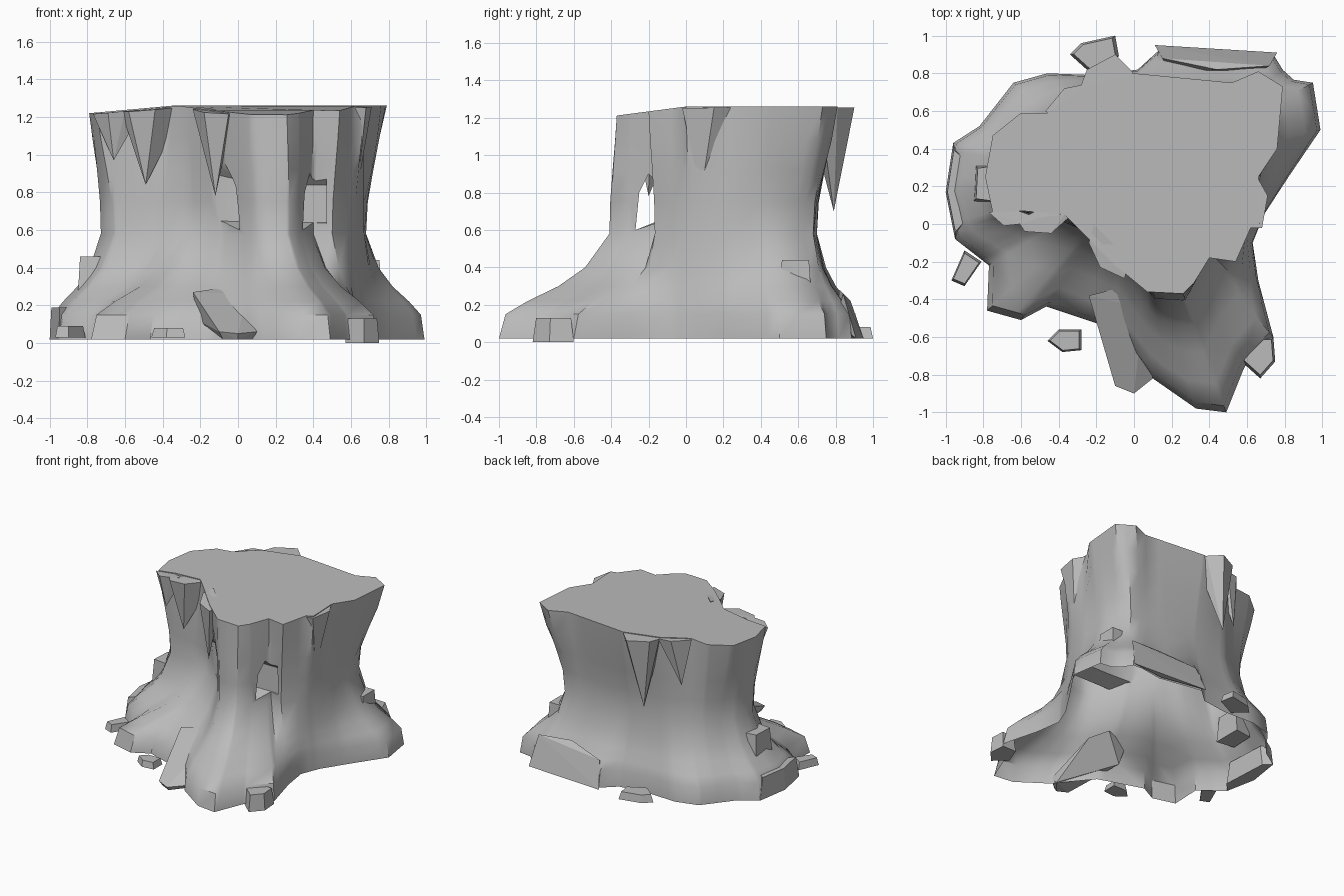
import bpy, bmesh, math
from mathutils import Vector

if "Cube" in bpy.data.objects:
    bpy.data.objects.remove(bpy.data.objects["Cube"], do_unlink=True)

stone = bpy.data.materials.new("stone_grey")
stone.use_nodes = True
stone.diffuse_color = (0.5, 0.5, 0.5, 1)
stone.node_tree.nodes["Principled BSDF"].inputs["Base Color"].default_value = (0.5, 0.5, 0.5, 1)

CENTRE = Vector((0, 0.25))
FLOOR = 0.02


def finish(name, bm):
    """Turn a bmesh into a named grey object."""
    bmesh.ops.recalc_face_normals(bm, faces=bm.faces)
    mesh = bpy.data.meshes.new(name)
    bm.to_mesh(mesh)
    bm.free()
    mesh.materials.append(stone)
    obj = bpy.data.objects.new(name, mesh)
    bpy.context.collection.objects.link(obj)
    return obj


def loft(name, rings):
    """Skin a stack of equal rings and cap both ends."""
    bm = bmesh.new()
    loops = [[bm.verts.new(p) for p in ring] for ring in rings]
    count = len(rings[0])
    for low, high in zip(loops, loops[1:]):
        for i in range(count):
            j = (i + 1) % count
            bm.faces.new((low[i], low[j], high[j], high[i]))
    bm.faces.new(loops[0][::-1])
    bm.faces.new(loops[-1])
    return finish(name, bm)


def hull(name, points):
    """Faceted rock from its corner points."""
    bm = bmesh.new()
    for p in points:
        bm.verts.new(p)
    bmesh.ops.convex_hull(bm, input=bm.verts)
    loose = [v for v in bm.verts if not v.link_faces]
    bmesh.ops.delete(bm, geom=loose, context='VERTS')
    bmesh.ops.dissolve_limit(bm, angle_limit=0.03, verts=bm.verts, edges=bm.edges)
    return finish(name, bm)


def reach(outline, angle):
    """Distance from the centre to an outline along one direction."""
    ray = Vector((math.cos(angle), math.sin(angle)))
    best = 0
    for a, b in zip(outline, outline[1:] + outline[:1]):
        a, b = Vector(a) - CENTRE, Vector(b) - CENTRE
        edge = b - a
        det = ray.cross(edge)
        if abs(det) > 1e-9:
            dist, along = a.cross(edge) / det, a.cross(ray) / det
            if -1e-5 <= along <= 1 + 1e-5:
                best = max(best, dist)
    return best


# Plan outlines of the trunk: spreading foot, narrow waist, ragged top
foot = [(0.99, 0.5), (0.95, 0.75), (0.82, 0.77), (0.74, 0.9), (0.48, 0.86),
        (0.13, 0.92), (0.02, 0.82), (-0.2, 0.79), (-0.46, 0.8), (-0.64, 0.75),
        (-0.82, 0.52), (-0.96, 0.43), (-1, 0.17), (-0.95, -0.08), (-0.77, -0.22),
        (-0.78, -0.46), (-0.6, -0.51), (-0.52, -0.42), (-0.28, -0.5), (-0.1, -0.56),
        (0.1, -0.82), (0.33, -0.98), (0.49, -1), (0.59, -0.75),
        (0.74, -0.6), (0.66, -0.3), (0.63, -0.1), (0.69, 0.05), (0.82, 0.25)]
waist = [(0.67, 0.2), (0.68, 0.5), (0.6, 0.68), (0.3, 0.7), (0, 0.7), (-0.3, 0.66),
         (-0.55, 0.54), (-0.7, 0.35), (-0.73, 0.18), (-0.65, 0.07), (-0.45, 0.04),
         (-0.25, -0.04), (-0.06, -0.17), (0.03, -0.3), (0.11, -0.4), (0.27, -0.41),
         (0.33, -0.3), (0.4, -0.15), (0.52, -0.17), (0.61, -0.01)]
rim = [(0.67, 0.0), (0.66, 0.25), (0.76, 0.4), (0.79, 0.73), (0.66, 0.81),
       (0.52, 0.75), (0, 0.8), (-0.28, 0.72), (-0.46, 0.59), (-0.6, 0.59),
       (-0.75, 0.47), (-0.79, 0.25), (-0.75, 0.06), (-0.6, 0.07), (-0.37, 0.05),
       (-0.23, -0.09), (-0.1, -0.22), (0.07, -0.36), (0.26, -0.37), (0.32, -0.31),
       (0.4, -0.18), (0.54, -0.2), (0.62, -0.02)]


def top_height(x, y):
    return 1.26 - 0.09 * max(0, -0.35 - x) + 0.13 * min(0, y)


# Trunk: rays pass through every outline corner
angles = []
for a in sorted(math.atan2(y - CENTRE.y, x - CENTRE.x) for x, y in foot + waist + rim):
    if not angles or a - angles[-1] > 0.02:
        angles.append(a)

levels = [(FLOOR, foot, 1), (0.15, foot, 0.94), (0.22, foot, 0.74), (0.3, foot, 0.46),
          (0.4, foot, 0.22), (0.58, waist, 1), (0.75, rim, 0.1), (0.92, rim, 0.42),
          (1.08, rim, 0.75), (None, rim, 1)]
rings = []
for z, outline, mix in levels:
    ring = []
    for a in angles:
        inner = reach(waist, a)
        r = inner + (reach(outline, a) - inner) * mix
        x, y = CENTRE.x + r * math.cos(a), CENTRE.y + r * math.sin(a)
        ring.append((x, y, top_height(x, y) if z is None else z))
    rings.append(ring)
trunk = loft("trunk", rings)

# Arched tunnel behind the front pillar, taller at its right mouth
arch = [(-0.27, 0.6), (-0.15, 0.64), (-0.14, 0.84), (-0.2, 0.9), (-0.25, 0.8)]
tunnel = [[(x, y, 0.6 + (z - 0.6) * tall) for y, z in arch]
          for x, tall in ((-0.35, 1.45), (0.12, 1), (0.47, 1))]
cutter = loft("tunnel_cutter", tunnel)
cutter.hide_render = True
cut = trunk.modifiers.new("tunnel", 'BOOLEAN')
cut.object = cutter
cut.solver = 'EXACT'
bpy.context.view_layer.objects.active = trunk
bpy.ops.object.modifier_apply(modifier=cut.name)
bpy.data.objects.remove(cutter, do_unlink=True)

# The trunk is open underneath
bm = bmesh.new()
bm.from_mesh(trunk.data)
under = [f for f in bm.faces if all(v.co.z < FLOOR + 0.001 for v in f.verts)]
bmesh.ops.delete(bm, geom=under, context='FACES')
bm.to_mesh(trunk.data)
bm.free()
trunk.select_set(True)
bpy.ops.object.shade_smooth_by_angle(angle=math.radians(42))

# Shards hanging from the rim: outer top corners, then the tip
shards = [([(-0.77, 0.06), (-0.69, -0.01), (-0.6, 0)], (-0.66, 0.03, 0.97)),
          ([(-0.62, 0.02), (-0.58, -0.04), (-0.44, -0.05), (-0.37, 0.05)], (-0.49, 0.01, 0.84)),
          ([(-0.24, -0.1), (-0.18, -0.23), (-0.05, -0.29)], (-0.12, -0.2, 0.78)),
          ([(0.61, -0.02), (0.68, -0.02), (0.71, 0.15), (0.66, 0.24)], (0.63, 0.08, 0.79)),
          ([(-0.01, 0.81), (-0.1, 0.9), (-0.25, 0.82), (-0.28, 0.74)], (-0.18, 0.79, 0.7)),
          ([(-0.27, 0.74), (-0.37, 0.72), (-0.47, 0.6)], (-0.41, 0.64, 0.88))]
for number, (edge, tip) in enumerate(shards):
    inward = (CENTRE - Vector(tip[:2])).normalized() * 0.1
    back = [(x + inward.x, y + inward.y) for x, y in (edge[0], edge[-1])]
    hull(f"hanging_shard_{number}", [(x, y, top_height(x, y) - 0.006) for x, y in edge + back] + [tip])


def slab(name, outline, low, high, shrink=0.85):
    """Flat rock with a plan outline and a slightly smaller top."""
    mid = sum((Vector(p) for p in outline), Vector((0, 0))) / len(outline)
    tops = [mid + (Vector(p) - mid) * shrink for p in outline]
    hull(name, [(x, y, low) for x, y in outline] + [(p.x, p.y, high) for p in tops])


# Loose stones on the ground
slab("back_stone", [(-0.34, 0.9), (-0.28, 0.96), (-0.1, 1), (-0.08, 0.89), (-0.24, 0.81)], 0.02, 0.08)
slab("side_stone", [(-0.97, -0.3), (-0.9, -0.33), (-0.81, -0.2), (-0.9, -0.14)], 0.03, 0.09)
slab("front_stone", [(-0.46, -0.62), (-0.4, -0.56), (-0.28, -0.56), (-0.28, -0.67), (-0.38, -0.68)], 0.03, 0.08)

# Rocks bedded in the foot
slab("toe_rock", [(0.57, -0.73), (0.67, -0.82), (0.75, -0.73), (0.74, -0.6), (0.62, -0.6)], 0, 0.13)
slab("left_ledge_rock", [(0.66, 0.5), (0.76, 0.5), (0.76, 0.67), (0.64, 0.67)], 0.25, 0.44)
slab("right_ledge_rock", [(-0.85, 0.12), (-0.7, 0.1), (-0.7, 0.33), (-0.84, 0.31)], 0.26, 0.46)
slab("right_foot_rock", [(-1, 0.17), (-0.95, -0.08), (-0.88, 0.0), (-0.9, 0.38), (-0.96, 0.43)], 0.02, 0.19)

# Leaning slab in front and the wedge behind
hull("front_slab", [(-0.24, -0.38, 0.27), (-0.04, -0.33, 0.3), (0.05, -0.45, 0.26), (0.1, -0.82, 0.06),
                    (0, -0.9, 0.05), (-0.1, -0.86, 0.06), (-0.21, -0.42, 0.12), (0.08, -0.78, 0.02),
                    (0, -0.88, 0.02), (-0.08, -0.84, 0.02)])
hull("back_wedge", [(0.11, 0.95, FLOOR), (0.48, 0.88, FLOOR), (0.76, 0.91, FLOOR), (0.15, 0.88, 0.22),
                    (0.44, 0.82, 0.28), (0.72, 0.84, 0.26), (0.2, 0.8, 0.1), (0.65, 0.8, 0.1)])
